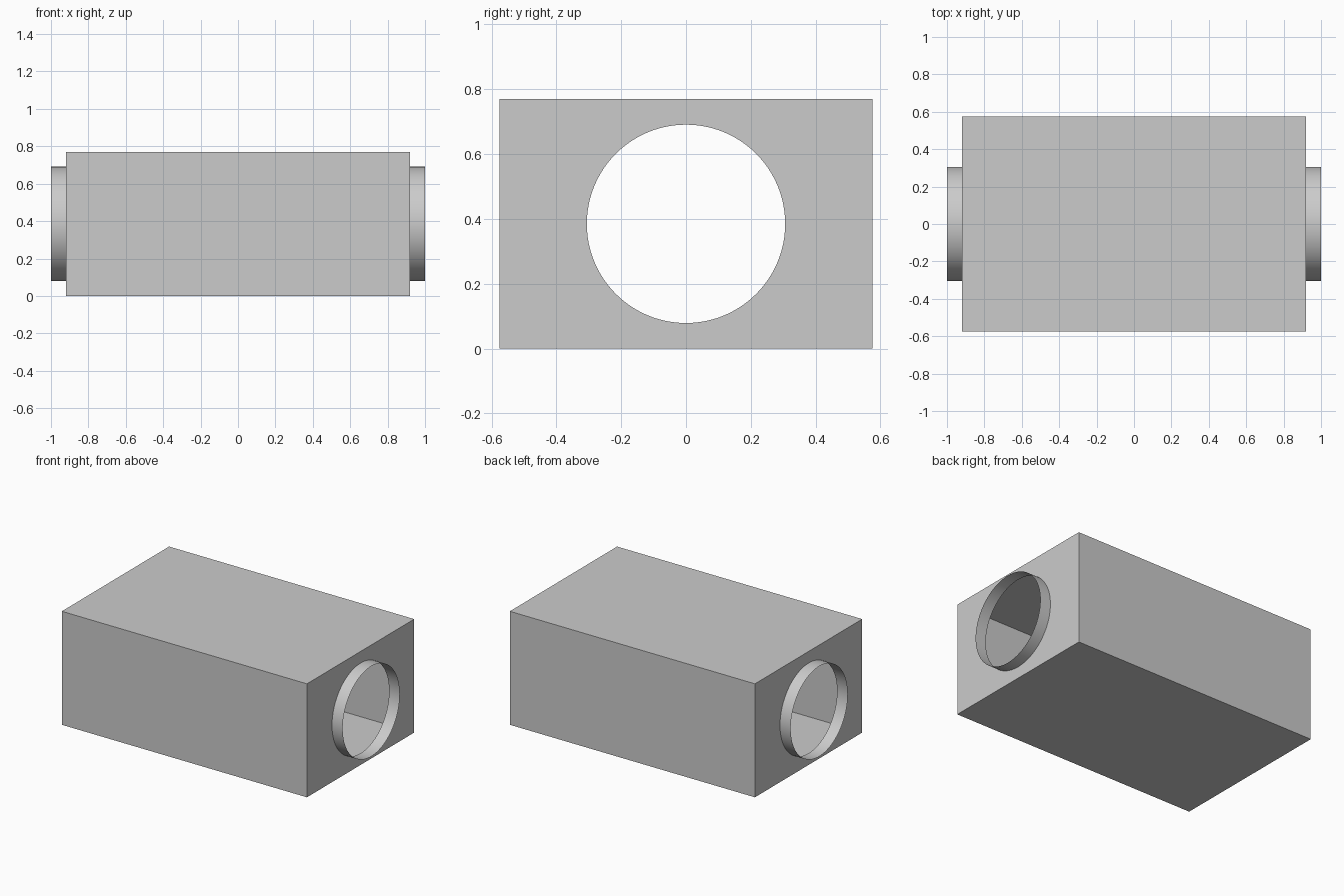
import bpy, bmesh, math
from mathutils import Vector

if "Cube" in bpy.data.objects:
    bpy.data.objects.remove(bpy.data.objects["Cube"])

LX, LY, H = 0.92, 0.575, 0.77      # body half length, half width, height
R, CZ, SEG = 0.306, 0.385, 96      # duct opening radius, centre height, sides

grey = bpy.data.materials.new("sheet_metal_grey")
grey.diffuse_color = (0.6, 0.6, 0.6, 1)
grey.use_nodes = True
grey.node_tree.nodes["Principled BSDF"].inputs["Base Color"].default_value = grey.diffuse_color


def ring(bm, x):
    """Closed circle of vertices in the plane at x."""
    return [bm.verts.new((x, R * math.cos(a), CZ + R * math.sin(a)))
            for a in (2 * math.pi * i / SEG for i in range(SEG))]


def finish(bm, name):
    bmesh.ops.recalc_face_normals(bm, faces=bm.faces[:])
    mesh = bpy.data.meshes.new(name)
    bm.to_mesh(mesh)
    bm.free()
    mesh.materials.append(grey)
    obj = bpy.data.objects.new(name, mesh)
    bpy.context.collection.objects.link(obj)
    return obj


# Hollow sheet body: a box whose end faces are refilled around a round hole
bm = bmesh.new()
bmesh.ops.create_cube(bm, size=2)
for v in bm.verts:
    v.co = (v.co.x * LX, v.co.y * LY, (v.co.z + 1) * H / 2)
ends = [f for f in bm.faces if abs(f.calc_center_median().x) > LX / 2]
bmesh.ops.delete(bm, geom=ends, context='FACES_ONLY')
for side in (-1, 1):
    outline = [e for e in bm.edges
               if all(abs(v.co.x - side * LX) < 1e-5 for v in e.verts)]
    vs = ring(bm, side * LX)
    hole = [bm.edges.new((vs[i], vs[(i + 1) % SEG])) for i in range(SEG)]
    bmesh.ops.triangle_fill(bm, edges=outline + hole, use_beauty=True,
                            normal=Vector((side, 0, 0)))
# Merge the fill triangles back into large flat faces
bmesh.ops.dissolve_limit(bm, angle_limit=0.01, verts=[], edges=bm.edges[:])
finish(bm, "duct_body")

# Round open collars at both ends
for side, name in ((-1, "left_collar"), (1, "right_collar")):
    bm = bmesh.new()
    a, b = ring(bm, side * LX), ring(bm, side * 1.0)
    for i in range(SEG):
        j = (i + 1) % SEG
        bm.faces.new((a[i], a[j], b[j], b[i])).smooth = True
    finish(bm, name)
